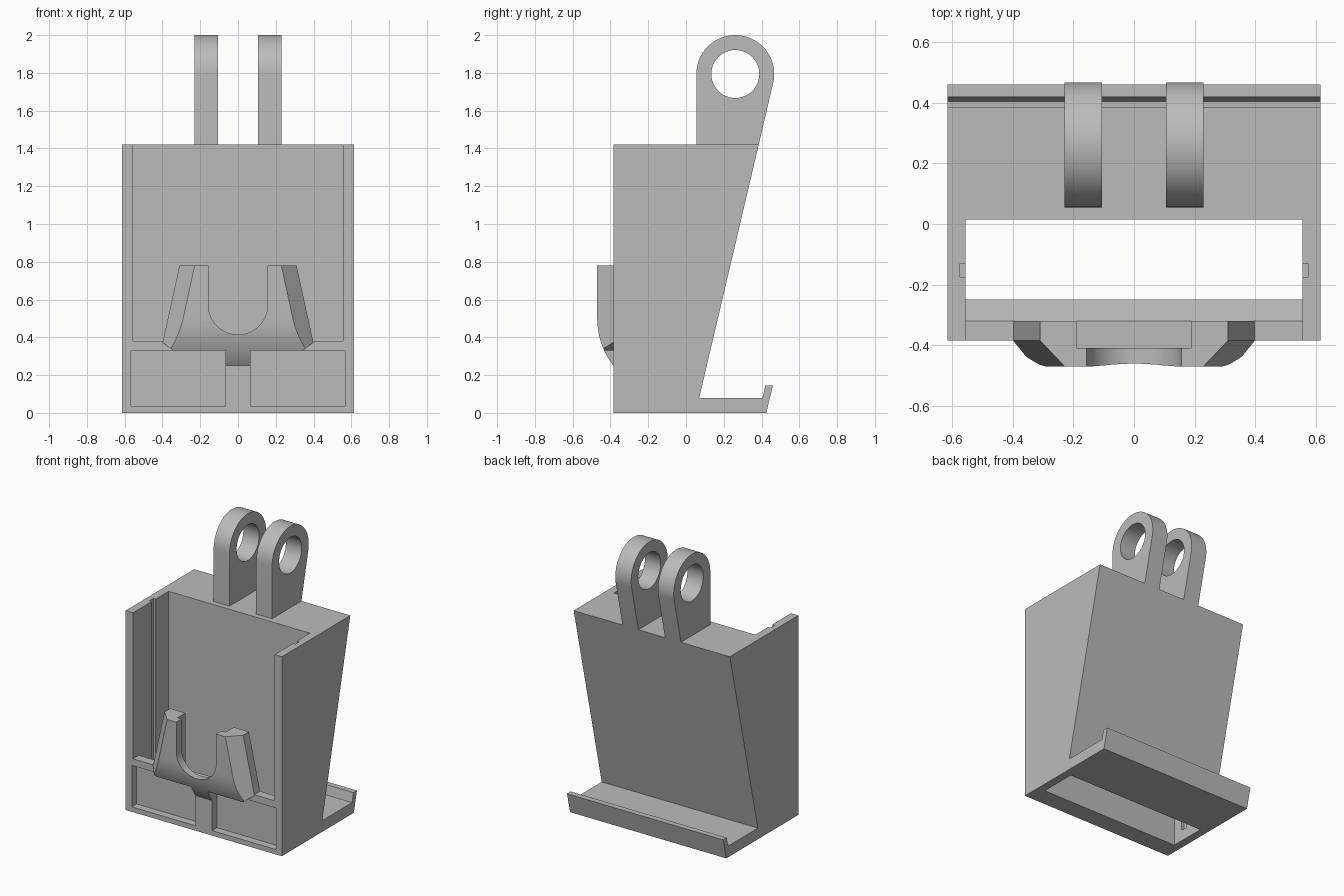
import bpy, bmesh, math
from mathutils import Vector

if "Cube" in bpy.data.objects:
    bpy.data.objects.remove(bpy.data.objects["Cube"], do_unlink=True)

grey = bpy.data.materials.new("plain_grey")
grey.use_nodes = True
GREY = (0.5, 0.5, 0.5, 1)
grey.diffuse_color = GREY
grey.node_tree.nodes["Principled BSDF"].inputs["Base Color"].default_value = GREY


def loft(name, bottom, top):
    """Solid between two matching rings of points."""
    bm = bmesh.new()
    a = [bm.verts.new(p) for p in bottom]
    b = [bm.verts.new(p) for p in top]
    bm.faces.new(a)
    bm.faces.new(b)
    for i in range(len(a)):
        j = (i + 1) % len(a)
        bm.faces.new((a[i], a[j], b[j], b[i]))
    bmesh.ops.recalc_face_normals(bm, faces=bm.faces)
    mesh = bpy.data.meshes.new(name)
    bm.to_mesh(mesh)
    bm.free()
    mesh.materials.append(grey)
    obj = bpy.data.objects.new(name, mesh)
    bpy.context.collection.objects.link(obj)
    return obj


def side_prism(name, yz, x0, x1):
    return loft(name, [(x0, y, z) for y, z in yz], [(x1, y, z) for y, z in yz])


def front_prism(name, xz, y0, y1):
    return loft(name, [(x, y0, z) for x, z in xz], [(x, y1, z) for x, z in xz])


def box(name, x0, x1, y0, y1, z0, z1):
    return side_prism(name, [(y0, z0), (y1, z0), (y1, z1), (y0, z1)], x0, x1)


def arc(cx, cy, r, a0, a1, n):
    angles = [a0 + (a1 - a0) * i / n for i in range(n + 1)]
    return [(cx + r * math.cos(a), cy + r * math.sin(a)) for a in angles]


def combine(obj, other, operation="DIFFERENCE"):
    mod = obj.modifiers.new("cut", "BOOLEAN")
    mod.operation = operation
    mod.solver = "EXACT"
    mod.object = other
    bpy.ops.object.select_all(action="DESELECT")
    bpy.context.view_layer.objects.active = obj
    obj.select_set(True)
    bpy.ops.object.modifier_apply(modifier=mod.name)
    bpy.data.objects.remove(other, do_unlink=True)


def smooth(obj):
    bpy.ops.object.select_all(action="DESELECT")
    bpy.context.view_layer.objects.active = obj
    obj.select_set(True)
    bpy.ops.object.shade_smooth_by_angle(angle=math.radians(25))


# Housing with sloped back and hooked foot
body = side_prism("housing", [
    (-0.385, 0), (0.425, 0), (0.46, 0.145), (0.42, 0.145), (0.405, 0.08),
    (0.07, 0.08), (0.385, 1.42), (-0.385, 1.42)], -0.615, 0.615)

# Pocket, open at the front, top and bottom, with a sloped inner ledge
combine(body, side_prism("pocket_cutter", [
    (0.015, -0.1), (0.015, 1.6), (-0.5, 1.6), (-0.5, 0.38),
    (-0.32, 0.38), (-0.25, 0.3), (-0.25, -0.1)], -0.557, 0.557))

# Narrow grooves in the pocket walls
for s in (-1, 1):
    combine(body, box("groove_cutter", *sorted((s * 0.5, s * 0.575)),
                      -0.175, -0.13, 0.08, 1.6))

# Front cradle: tapered block with chamfered sides
def cradle_ring(w, z):
    half = [(w, -0.32), (w, -0.385), (w - 0.095, -0.485)]
    return [(x, y, z) for x, y in half] + [(-x, y, z) for x, y in reversed(half)]

cradle = loft("cradle", cradle_ring(0.426, 0.25), cradle_ring(0.31, 0.78))
curve = [(-0.06 + y, z) for y, z in arc(0, 0.5, 0.41, math.pi, math.pi + 0.656, 10)]
combine(cradle, side_prism("cradle_shape", [(-0.2, 0.25), (-0.2, 0.9), (-0.47, 0.9)] + curve,
                           -0.6, 0.6), "INTERSECT")

# U-shaped slot with a wider step behind it
slot = [(0.157, 0.9)] + arc(0, 0.572, 0.157, 0, -math.pi, 32) + [(-0.157, 0.9)]
combine(cradle, front_prism("slot_cutter", slot, -0.6, -0.2))
combine(cradle, box("step_cutter", -0.19, 0.19, -0.41, -0.2, 0.38, 0.9))

# Clipped lower corners of the cradle
for s in (-1, 1):
    combine(cradle, front_prism("corner_cutter", [
        (s * 0.42, 0.39), (s * 0.33, 0.32), (s * 0.33, 0.2), (s * 0.5, 0.2), (s * 0.5, 0.39)],
        -0.6, -0.384))
combine(body, cradle, "UNION")

# Two rectangular recesses in the lower front
for s in (-1, 1):
    combine(body, box("recess_cutter", *sorted((s * 0.065, s * 0.567)),
                      -0.6, -0.33, 0.035, 0.33))
smooth(body)

# Pair of hinge lugs on top
tilt = math.atan2(-0.315, 1.34)
for side, s in (("right", -1), ("left", 1)):
    x0, x1 = sorted((s * 0.105, s * 0.23))
    outline = [(0.055, 1.42), (0.385, 1.42)] + arc(0.261, 1.794, 0.206, tilt, math.pi, 40)
    lug = side_prism(side + "_lug", outline, x0, x1)
    hole = arc(0.261, 1.794, 0.127, 0, 2 * math.pi, 48)[:-1]
    combine(lug, side_prism("hole_cutter", hole, x0 - 0.1, x1 + 0.1))
    smooth(lug)
